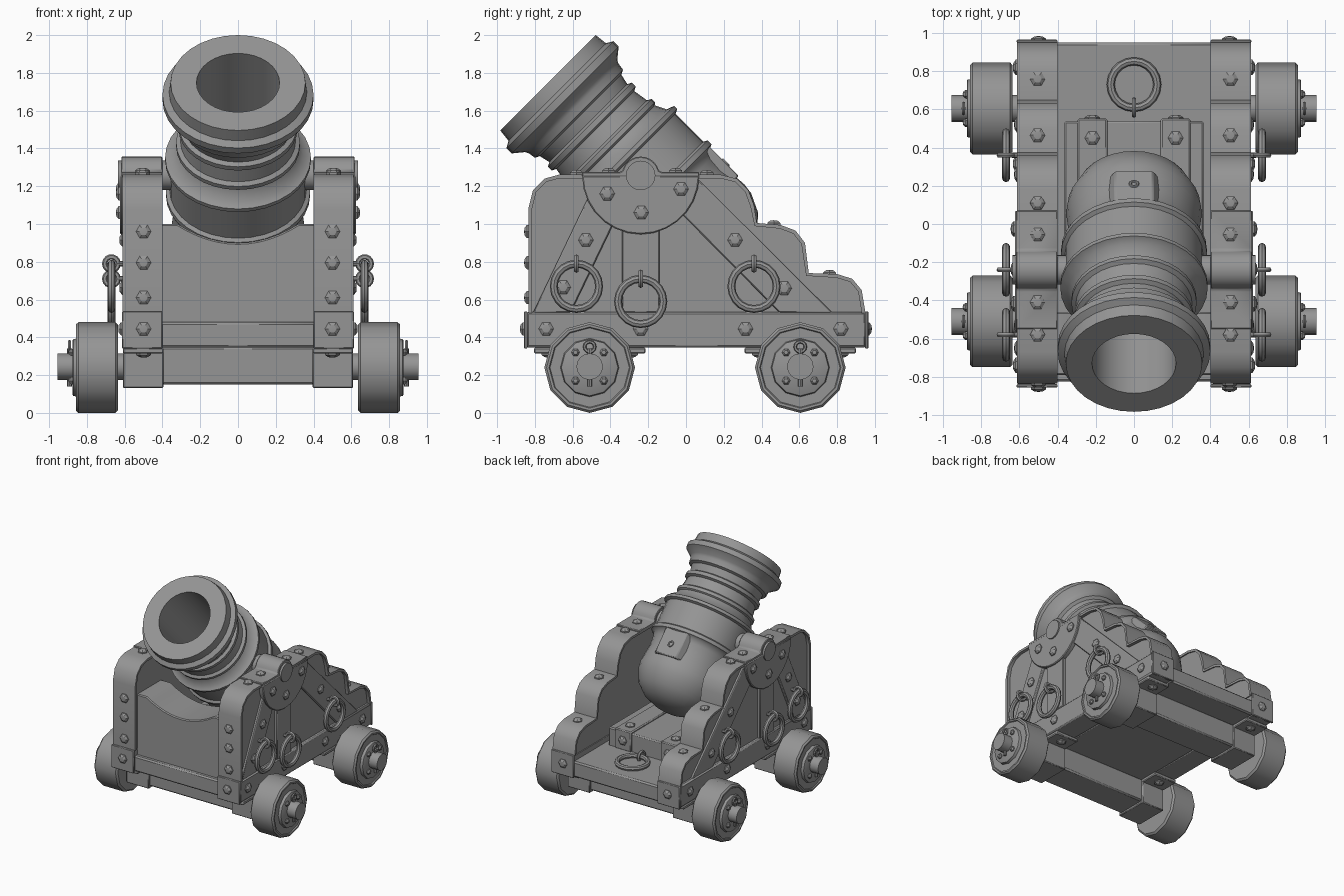
import bpy, bmesh, math
from mathutils import Matrix, Vector

if "Cube" in bpy.data.objects:
    bpy.data.objects.remove(bpy.data.objects["Cube"])

# dark iron grey for every part
iron = bpy.data.materials.new("dark_grey")
iron.diffuse_color = (.3, .3, .3, 1)
iron.use_nodes = True
iron.node_tree.nodes["Principled BSDF"].inputs["Base Color"].default_value = iron.diffuse_color


def finish(name, bm, mirror=True, bevel=0.0, angle=35):
    bmesh.ops.remove_doubles(bm, verts=bm.verts, dist=1e-5)
    bmesh.ops.recalc_face_normals(bm, faces=bm.faces)
    me = bpy.data.meshes.new(name)
    for f in bm.faces:
        f.smooth = True
    bm.to_mesh(me)
    bm.free()
    me.set_sharp_from_angle(angle=math.radians(angle))
    me.materials.append(iron)
    ob = bpy.data.objects.new(name, me)
    bpy.context.collection.objects.link(ob)
    if bevel:
        b = ob.modifiers.new("bevel", 'BEVEL')
        b.width, b.segments, b.limit_method = bevel, 1, 'ANGLE'
    if mirror:
        ob.modifiers.new("mirror", 'MIRROR')
    return ob


def frame(loc, axis):
    return Matrix.Translation(loc) @ Vector(axis).to_track_quat('Z', 'Y').to_matrix().to_4x4()


def lathe(bm, prof, mat, n=32, closed=False):
    """Spin (height, radius) points round the local z axis of mat."""
    rings = [[bm.verts.new(mat @ Vector((r * math.cos(a), r * math.sin(a), h)))
              for a in (2 * math.pi * i / n for i in range(n))] if r > 0
             else [bm.verts.new(mat @ Vector((0, 0, h)))] for h, r in prof]
    pairs = list(zip(rings, rings[1:])) + ([(rings[-1], rings[0])] if closed else [])
    for a, b in pairs:
        for i in range(n):
            vs = [a[i % len(a)], a[(i + 1) % len(a)], b[(i + 1) % len(b)], b[i % len(b)]]
            bm.faces.new(list(dict.fromkeys(vs)))


def torus(bm, loc, axis, R, r, n=20, m=8):
    c = [(r * math.sin(2 * math.pi * i / m), R + r * math.cos(2 * math.pi * i / m)) for i in range(m)]
    lathe(bm, c, frame(loc, axis), n, True)


def rod(bm, loc, axis, r, length, n=12):
    lathe(bm, [(0, 0), (0, r), (length, r), (length, 0)], frame(loc, axis), n)


def bolt(bm, loc, axis, r=0.04):
    lathe(bm, [(-.01, 0), (-.01, r), (.008, r), (.02, r * .55), (.022, 0)], frame(loc, axis), 6)


def box(bm, x0, x1, y0, y1, z0, z1, mat=Matrix()):
    s = Matrix.Diagonal((x1 - x0, y1 - y0, z1 - z0, 1))
    t = Matrix.Translation(((x0 + x1) / 2, (y0 + y1) / 2, (z0 + z1) / 2))
    bmesh.ops.create_cube(bm, size=1, matrix=mat @ t @ s)


def prism(bm, pts, a, b, place=lambda u, v, d: (d, u, v)):
    """Extrude a 2D outline (default y,z) between depths a and b."""
    lo = [bm.verts.new(place(u, v, a)) for u, v in pts]
    hi = [bm.verts.new(place(u, v, b)) for u, v in pts]
    bm.faces.new(lo)
    bm.faces.new(hi[::-1])
    for i in range(len(pts)):
        j = (i + 1) % len(pts)
        bm.faces.new((lo[i], lo[j], hi[j], hi[i]))


PY, PZ = -.24, 1.257  # trunnion pivot
tilt = Matrix.Translation((0, PY, PZ)) @ Matrix.Rotation(math.radians(45), 4, 'X')

# barrel with bore
bm = bmesh.new()
lathe(bm, [(-.70, 0), (-.69, .12), (-.65, .22), (-.58, .30), (-.48, .347), (-.42, .355), (-.36, .35),
           (-.28, .34), (-.20, .345), (-.16, .358), (-.148, .382), (-.12, .382), (-.108, .362), (.10, .362),
           (.112, .386), (.135, .386), (.15, .345), (.21, .315), (.22, .328), (.245, .328), (.258, .305),
           (.34, .292), (.352, .315), (.38, .315), (.392, .292), (.45, .305), (.462, .33), (.50, .335),
           (.52, .345), (.565, .40), (.605, .40), (.625, .365), (.694, .357), (.694, .22), (-.2, .22),
           (-.2, 0)], tilt, 32)
finish("barrel", bm, False, angle=50)

# vent pad on the breech
bm = bmesh.new()
prism(bm, [(-.15, .28), (.15, .28), (.1, .366), (-.1, .366)], -.37, -.14, lambda u, v, d: tilt @ Vector((u, v, d)))
finish("vent_pad", bm, False, .008)
bm = bmesh.new()
torus(bm, tilt @ Vector((0, .366, -.27)), (0, 1, 1), .02, .008, 12, 6)
finish("vent_rim", bm, False)

# trunnions
bm = bmesh.new()
rod(bm, (.25, PY, PZ), (1, 0, 0), .078, .385, 20)
finish("trunnion", bm)

# stepped cheeks
outline = [(-.835, .53), (-.835, 1.08), (-.81, 1.18), (-.75, 1.24), (-.67, 1.262), (.18, 1.262),
           (.27, 1.24), (.33, 1.18), (.36, 1.10), (.375, 1.005), (.50, .995), (.58, .965), (.63, .90),
           (.65, .74), (.80, .735), (.88, .71), (.93, .65), (.95, .53)]
inner = []
for i, p in enumerate(outline):
    a, b = Vector(outline[max(i - 1, 0)]), Vector(outline[min(i + 1, len(outline) - 1)])
    d = (b - a).normalized()
    inner.append((p[0] + d.y * .02, p[1] - d.x * .02 if 0 < i < len(outline) - 1 else p[1]))
bm = bmesh.new()
prism(bm, inner, .41, .585)
finish("cheek", bm)
bm = bmesh.new()
for i in range(len(outline) - 1):
    a, b, c, d = outline[i], outline[i + 1], inner[i + 1], inner[i]
    o = [[bm.verts.new((x, *p)) for p in (a, b, c, d)] for x in (.40, .612)]
    bm.faces.new(o[0])
    bm.faces.new(o[1])
    bm.faces.new((o[0][0], o[0][1], o[1][1], o[1][0]))
    bm.faces.new((o[0][3], o[0][2], o[1][2], o[1][3]))
finish("cheek_edge_strap", bm)

# raised braces on the outer cheek face
bm = bmesh.new()
prism(bm, [(-.81, .53), (-.61, .53), (-.36, 1.05), (-.48, 1.22)], .57, .606)
prism(bm, [(-.34, .53), (-.14, .53), (-.14, 1.1), (-.34, 1.1)], .57, .610)
prism(bm, [(.775, .53), (.495, .53), (-.02, 1.05), (.05, 1.25)], .57, .606)
finish("cheek_braces", bm, bevel=.006)

# half round trunnion plate and cap over the trunnion
bm = bmesh.new()
arc = [math.pi * (1 + i / 14) for i in range(15)]
prism(bm, [(PY + .31 * math.cos(a), 1.255 + .31 * math.sin(a)) for a in arc], .58, .624)
finish("trunnion_plate", bm, bevel=.006)
bm = bmesh.new()
cap = [(PY + .1 * math.cos(a), PZ + .1 * math.sin(a)) for a in (math.pi * i / 12 for i in range(13))]
prism(bm, [(.07, 1.25), (.07, 1.275), (PY + .11, 1.275)] + cap[1:-1]
      + [(PY - .11, 1.275), (-.55, 1.275), (-.55, 1.25)], .40, .618)
finish("trunnion_cap", bm, bevel=.005)

# side beams of the bed with end caps
bm = bmesh.new()
box(bm, .41, .612, -.845, .955, .345, .535)
finish("side_beam", bm, bevel=.012)
bm = bmesh.new()
for y0, y1 in ((-.857, -.838), (.948, .965)):
    box(bm, .40, .615, y0, y1, .34, .538)
finish("beam_end_cap", bm, bevel=.005)

# floor and front board with a hollow for the barrel
bm = bmesh.new()
box(bm, -.42, .42, -.825, .95, .345, .48)
finish("floor", bm, False, .012)
bm = bmesh.new()
xs = [-.32 + .64 * i / 12 for i in range(13)]
prism(bm, [(-.42, .47), (-.42, 1)] + [(x, 1 - .1 * (1 - (x / .32) ** 2)) for x in xs]
      + [(.42, 1), (.42, .47)], -.79, -.46, lambda u, v, d: (u, d, v))
finish("front_board", bm, False, .008)

# breech rest block with two straps
bm = bmesh.new()
box(bm, -.365, .365, -.1, .54, .47, .635)
finish("breech_rest", bm, False, .01)
bm = bmesh.new()
box(bm, .14, .295, -.1, .552, .475, .65)
finish("breech_rest_strap", bm, bevel=.008)

# axle beams, clamps, arms, wheels, pins
beam, clamp, arm, wheel, pin, bolts = (bmesh.new() for _ in range(6))
for y in (-.51, .605):
    box(beam, -.6, .6, y - .13, y + .13, .15, .35)
    box(clamp, .395, .61, y - .145, y + .145, .132, .345)
    box(clamp, .395, .61, y - .295, y + .295, .315, .345)
    rod(arm, (.58, y, .245), (1, 0, 0), .07, .375, 16)
    lathe(wheel, [(.635, 0), (.635, .225), (.648, .24), (.845, .24), (.858, .228), (.858, .215), (.85, .21),
                  (.85, .155), (.872, .15), (.875, .145), (.875, 0)], frame((0, y, .24), (1, 0, 0)), 12)
    rod(pin, (.892, y, .14), (0, 0, 1), .012, .2, 8)
    torus(pin, (.892, y, .35), (1, 0, 0), .027, .009, 12, 6)
    for dy in (-.075, .075):
        for dz in (-.075, .075):
            bolt(bolts, (.875, y + dy, .245 + dz), (1, 0, 0), .022)
    for dy in (-.22, .22):
        bolt(bolts, (.5, y + dy, .315), (0, 0, -1))
finish("axle_beam", beam, False, .012)
finish("axle_clamp", clamp, bevel=.006)
finish("axle_arm", arm)
finish("wheel", wheel)
finish("linch_pin", pin)

# bolts on top straps, front and back ends, and outer sides
for y, z in ((.76, .735), (.465, .998), (.11, 1.265), (-.055, 1.275), (-.41, 1.275), (-.58, 1.265)):
    bolt(bolts, (.505, y, z), (0, 0, 1))
for z in (.96, .795, .61):
    bolt(bolts, (.5, -.835, z), (0, -1, 0))
bolt(bolts, (.5, -.857, .445), (0, -1, 0))
bolt(bolts, (.5, .962, .445), (0, 1, 0))
for y, z in ((-.53, .915), (.26, .915), (-.65, .665), (.52, .66)):
    bolt(bolts, (.606, y, z), (1, 0, 0))
for y, z in ((-.74, .445), (-.24, .445), (.315, .445), (.82, .445)):
    bolt(bolts, (.612, y, z), (1, 0, 0))
for y, z in ((-.417, 1.16), (-.237, 1.06), (-.026, 1.185)):
    bolt(bolts, (.624, y, z), (1, 0, 0))
bolt(bolts, (.218, .45, .65), (0, 0, 1))
bolt(bolts, (.218, .55, .56), (0, 1, 0))
finish("bolts", bolts, angle=20)

# hanging rings with eye bolts on the sides
bm = bmesh.new()
for y, z in ((-.58, .67), (-.24, .59), (.36, .67)):
    torus(bm, (.67, y, z), (1, 0, 0), .12, .021)
    torus(bm, (.67, y, z + .12), (0, 1, 0), .036, .014, 14, 6)
    rod(bm, (.58, y, z + .12), (1, 0, 0), .014, .06, 8)
finish("side_rings", bm)

# ring lying on the floor with its eye bolt
bm = bmesh.new()
torus(bm, (0, .73, .50), (0, 0, 1), .122, .021)
torus(bm, (0, .61, .505), (1, 0, 0), .04, .013, 14, 6)
finish("floor_ring", bm, False)
